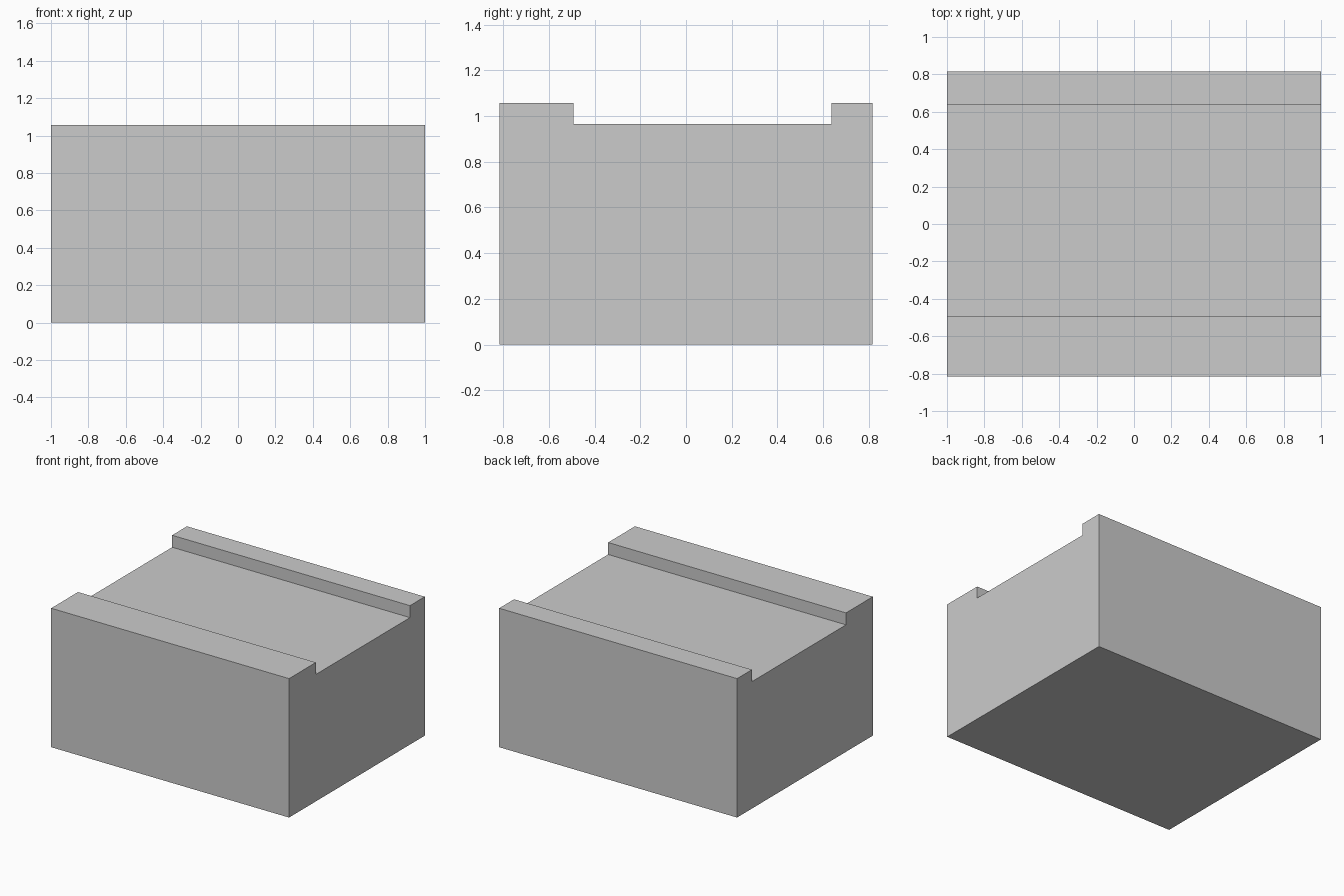
import bpy
import bmesh

if "Cube" in bpy.data.objects:
    bpy.data.objects.remove(bpy.data.objects["Cube"])

WIDTH = 2.0
DEPTH = 1.63
TOP = 1.056      # top of the two raised ledges
FLOOR = 0.965    # recessed channel floor
CH_FRONT, CH_BACK = -0.493, 0.637

# Side profile (y, z) of the block with its channel
h = DEPTH / 2
profile = [(-h, 0), (h, 0), (h, TOP), (CH_BACK, TOP), (CH_BACK, FLOOR),
           (CH_FRONT, FLOOR), (CH_FRONT, TOP), (-h, TOP)]

# Extrude the profile along x
bm = bmesh.new()
end = bm.faces.new([bm.verts.new((-WIDTH / 2, y, z)) for y, z in profile])
ext = bmesh.ops.extrude_face_region(bm, geom=[end], use_keep_orig=True)
verts = [g for g in ext["geom"] if isinstance(g, bmesh.types.BMVert)]
bmesh.ops.translate(bm, verts=verts, vec=(WIDTH, 0, 0))
bmesh.ops.recalc_face_normals(bm, faces=bm.faces)

mesh = bpy.data.meshes.new("channelled_block")
bm.to_mesh(mesh)
bm.free()
block = bpy.data.objects.new("channelled_block", mesh)
bpy.context.collection.objects.link(block)
